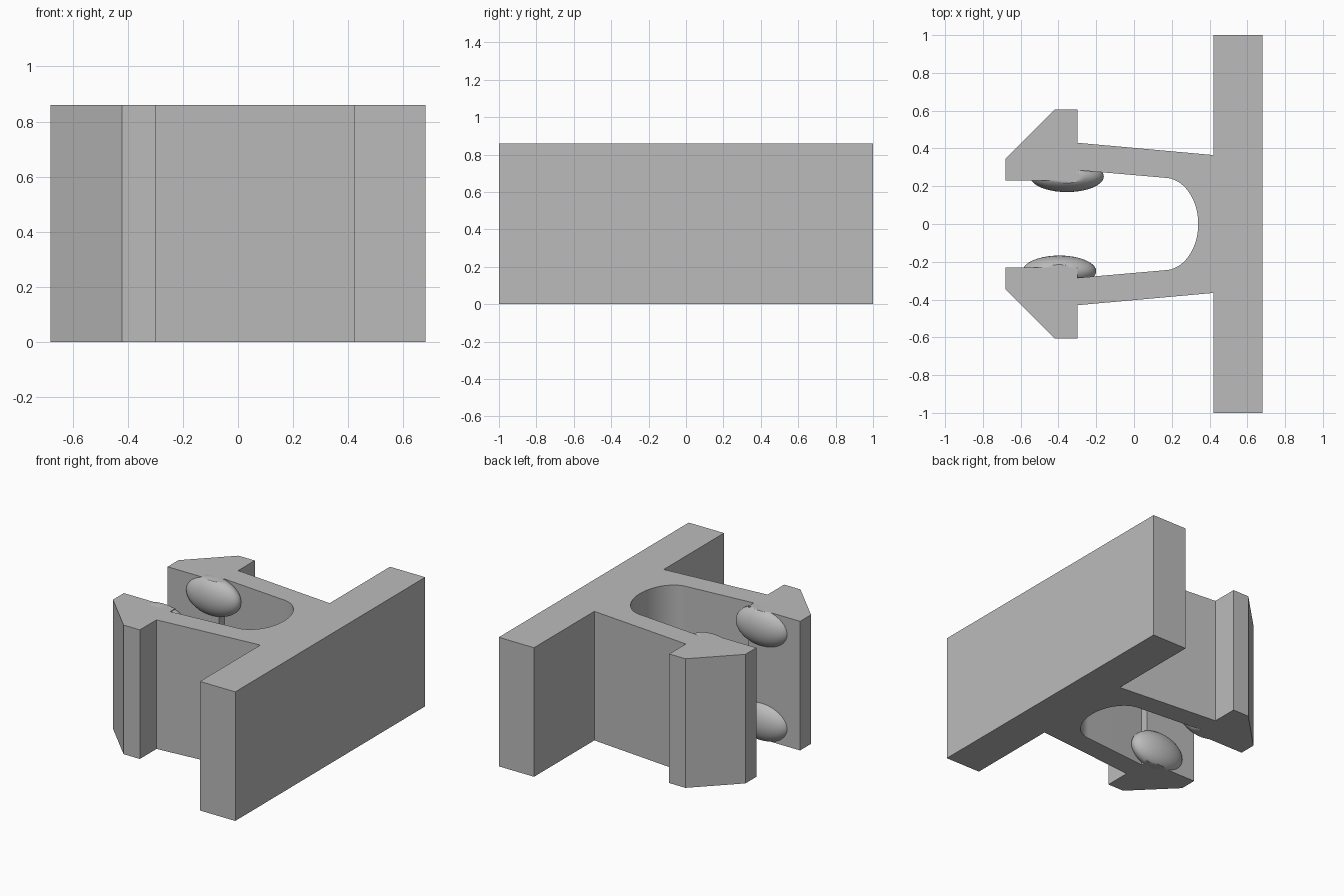
import bpy
import bmesh
from math import sin, cos, pi, radians
from mathutils import Matrix

HEIGHT = 0.86

cube = bpy.data.objects.get("Cube")
if cube:
    bpy.data.objects.remove(cube, do_unlink=True)

grey = bpy.data.materials.new("plain grey")
grey.use_nodes = True
grey.diffuse_color = (0.5, 0.5, 0.5, 1)
grey.node_tree.nodes["Principled BSDF"].inputs["Base Color"].default_value = (0.5, 0.5, 0.5, 1)


def finish(bm, name, angle):
    """Turn a bmesh into a shaded object."""
    bmesh.ops.recalc_face_normals(bm, faces=bm.faces)
    mesh = bpy.data.meshes.new(name)
    bm.to_mesh(mesh)
    bm.free()
    mesh.materials.append(grey)
    obj = bpy.data.objects.new(name, mesh)
    bpy.context.collection.objects.link(obj)
    bpy.ops.object.select_all(action='DESELECT')
    obj.select_set(True)
    bpy.context.view_layer.objects.active = obj
    bpy.ops.object.shade_smooth_by_angle(angle=radians(angle))
    return obj


# Clip body: back plate, two barbed arms and the rounded slot, as one extrusion
half = [(0.68, 1.0), (0.42, 1.0), (0.42, 0.365), (-0.30, 0.43),
        (-0.30, 0.605), (-0.42, 0.605), (-0.68, 0.345), (-0.68, 0.23),
        (-0.30, 0.23), (-0.30, 0.285)]
steps = 16
half += [(0.16 + 0.18 * sin(pi / 2 * i / steps), 0.245 * cos(pi / 2 * i / steps))
         for i in range(steps)]
outline = half + [(0.34, 0)] + [(x, -y) for x, y in reversed(half)]

bm = bmesh.new()
base = bm.faces.new([bm.verts.new((x, y, 0)) for x, y in outline])
extruded = bmesh.ops.extrude_face_region(bm, geom=[base])
top = [v for v in extruded["geom"] if isinstance(v, bmesh.types.BMVert)]
bmesh.ops.translate(bm, verts=top, vec=(0, 0, HEIGHT))
finish(bm, "clip_body", 20)


# Grip bumps: flattened balls inside the jaws, trimmed flush with the body ends
def grip_bump(name, x, y, z):
    bm = bmesh.new()
    bmesh.ops.create_uvsphere(
        bm, u_segments=40, v_segments=24, radius=1,
        matrix=Matrix.Translation((x, y, z)) @ Matrix.Diagonal((0.195, 0.083, 0.127, 1)))
    for level, direction in ((HEIGHT, 1), (0, -1)):
        geom = bm.verts[:] + bm.edges[:] + bm.faces[:]
        cut = bmesh.ops.bisect_plane(bm, geom=geom, plane_co=(0, 0, level),
                                     plane_no=(0, 0, direction), clear_outer=True)
        rim = [e for e in cut["geom_cut"] if isinstance(e, bmesh.types.BMEdge)]
        if rim:
            bmesh.ops.holes_fill(bm, edges=rim)
    finish(bm, name, 30)


for jaw, x, y in (("left", -0.355, 0.252), ("right", -0.395, -0.25)):
    for end, z in (("lower", 0.115), ("upper", HEIGHT - 0.115)):
        grip_bump(f"{end}_{jaw}_grip_bump", x, y, z)
